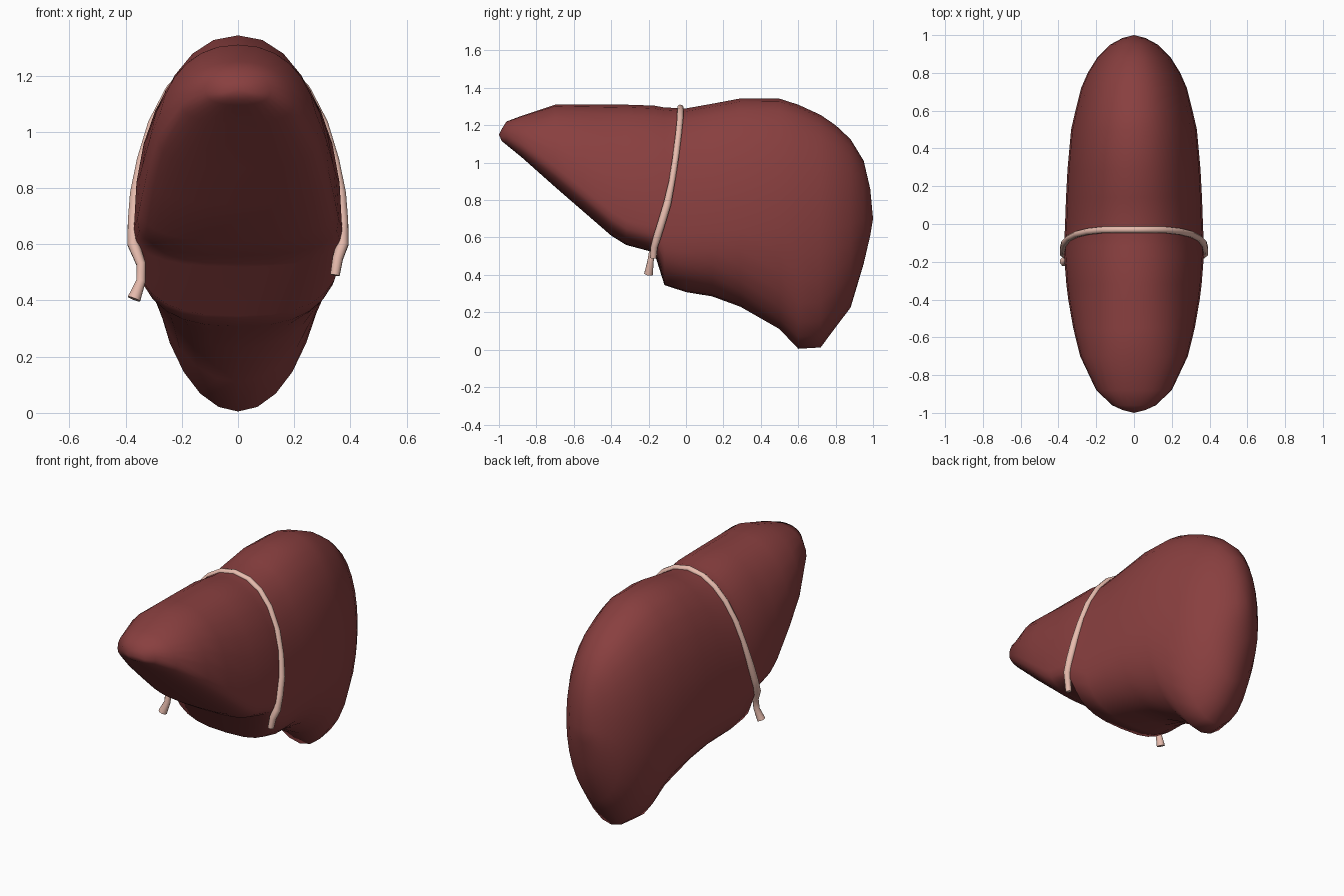
import bpy, math

if "Cube" in bpy.data.objects:
    bpy.data.objects.remove(bpy.data.objects["Cube"])

def material(name, col):
    m = bpy.data.materials.new(name)
    m.diffuse_color = (*col, 1)
    m.use_nodes = True
    m.node_tree.nodes["Principled BSDF"].inputs["Base Color"].default_value = m.diffuse_color
    return m

RED = material("liver_red", (0.25, 0.05, 0.05))
PINK = material("ligament_pink", (0.80, 0.50, 0.42))

# Cross-sections along y: (y, top z, widest z, bottom z, half width, lower roundness)
ST = [(-0.985, 1.18, 1.14, 1.115, 0.06, 2.3),
      (-0.96, 1.22, 1.145, 1.095, 0.115, 2.4),
      (-0.88, 1.25, 1.10, 1.03, 0.20, 2.5),
      (-0.70, 1.31, 0.98, 0.87, 0.285, 2.6),
      (-0.55, 1.31, 0.86, 0.74, 0.322, 2.6),
      (-0.40, 1.31, 0.74, 0.61, 0.348, 2.7),
      (-0.32, 1.31, 0.69, 0.56, 0.358, 2.7),
      (-0.17, 1.305, 0.66, 0.52, 0.370, 2.7),
      (-0.115, 1.295, 0.62, 0.345, 0.370, 2.7),
      (0.00, 1.29, 0.62, 0.308, 0.365, 2.6),
      (0.14, 1.315, 0.63, 0.285, 0.360, 2.4),
      (0.29, 1.343, 0.64, 0.23, 0.352, 2.2),
      (0.50, 1.342, 0.65, 0.11, 0.333, 2.0),
      (0.60, 1.31, 0.65, 0.005, 0.310, 2.0),
      (0.72, 1.255, 0.66, 0.012, 0.280, 2.0),
      (0.80, 1.20, 0.66, 0.12, 0.245, 2.0),
      (0.88, 1.125, 0.67, 0.225, 0.195, 2.0),
      (0.95, 1.01, 0.69, 0.46, 0.125, 2.0),
      (0.985, 0.86, 0.70, 0.61, 0.06, 2.0)]
N = 28
UP = 2.15

def spow(v, p):
    return math.copysign(abs(v) ** p, v)

# Liver body: lofted rings closed by a tip at each end
verts, faces = [], []
for y, zt, zc, zb, w, lo in ST:
    for i in range(N):
        a = 2 * math.pi * i / N
        c, s = math.cos(a), math.sin(a)
        n, h = (UP, zt - zc) if s >= 0 else (lo, zc - zb)
        verts.append((w * spow(c, 2 / n), y, zc + h * spow(s, 2 / n)))
for r in range(len(ST) - 1):
    for i in range(N):
        j = (i + 1) % N
        faces.append((r * N + i, r * N + j, (r + 1) * N + j, (r + 1) * N + i))
tip = len(verts)
verts += [(0, -1, 1.15), (0, 1, 0.70)]
last = (len(ST) - 1) * N
for i in range(N):
    j = (i + 1) % N
    faces.append((tip, j, i))
    faces.append((tip + 1, last + i, last + j))
me = bpy.data.meshes.new("liver_lobes")
me.from_pydata(verts, [], [f[::-1] for f in faces])
body = bpy.data.objects.new("liver_lobes", me)
bpy.context.collection.objects.link(body)
me.materials.append(RED)

def shade(ob, deg):
    bpy.ops.object.select_all(action='DESELECT')
    ob.select_set(True)
    bpy.context.view_layer.objects.active = ob
    bpy.ops.object.shade_smooth_by_angle(angle=math.radians(deg))

shade(body, 60)

def surface_x(y, z):
    """Half width of the body at a given y and z (upper part)."""
    for a, b in zip(ST, ST[1:]):
        if a[0] <= y <= b[0]:
            t = (y - a[0]) / (b[0] - a[0])
            zt, zc, w = (a[k] + t * (b[k] - a[k]) for k in (1, 2, 4))
            u = max(0, min(1, (z - zc) / (zt - zc)))
            return w * (1 - u ** UP) ** (1 / UP)

# Ligament: a cord lying on the surface, draped over both sides
side = [(-0.03, 1.275), (-0.032, 1.23), (-0.04, 1.15), (-0.055, 1.03),
        (-0.075, 0.90), (-0.10, 0.78), (-0.13, 0.68), (-0.155, 0.60)]
half = [(surface_x(y, z) + 0.002, y, z, 1.0 + 0.25 * (z < 0.8)) for y, z in side]
right_end = [(0.355, -0.17, 0.55, 1.1), (0.345, -0.175, 0.49, 1.0)]
left_end = [(-0.345, -0.18, 0.53, 1.0), (-0.345, -0.19, 0.47, 1.0), (-0.37, -0.2, 0.405, 1.4)]
path = ([*reversed(left_end)] + [(-x, y, z, r) for x, y, z, r in reversed(half)]
        + [(0, -0.03, 1.293, 1.0)] + half + right_end)
cu = bpy.data.curves.new("ligament", 'CURVE')
cu.dimensions = '3D'
cu.bevel_depth = 0.018
cu.bevel_resolution = 2
cu.use_fill_caps = True
sp = cu.splines.new('POLY')
sp.points.add(len(path) - 1)
for p, (x, y, z, r) in zip(sp.points, path):
    p.co = (x, y, z, 1)
    p.radius = r
tmp = bpy.data.objects.new("ligament_path", cu)
bpy.context.collection.objects.link(tmp)
bpy.context.view_layer.update()
lm = bpy.data.meshes.new_from_object(tmp.evaluated_get(bpy.context.evaluated_depsgraph_get()))
bpy.data.objects.remove(tmp)
lig = bpy.data.objects.new("ligament", lm)
bpy.context.collection.objects.link(lig)
lm.materials.clear()
lm.materials.append(PINK)
shade(lig, 50)
